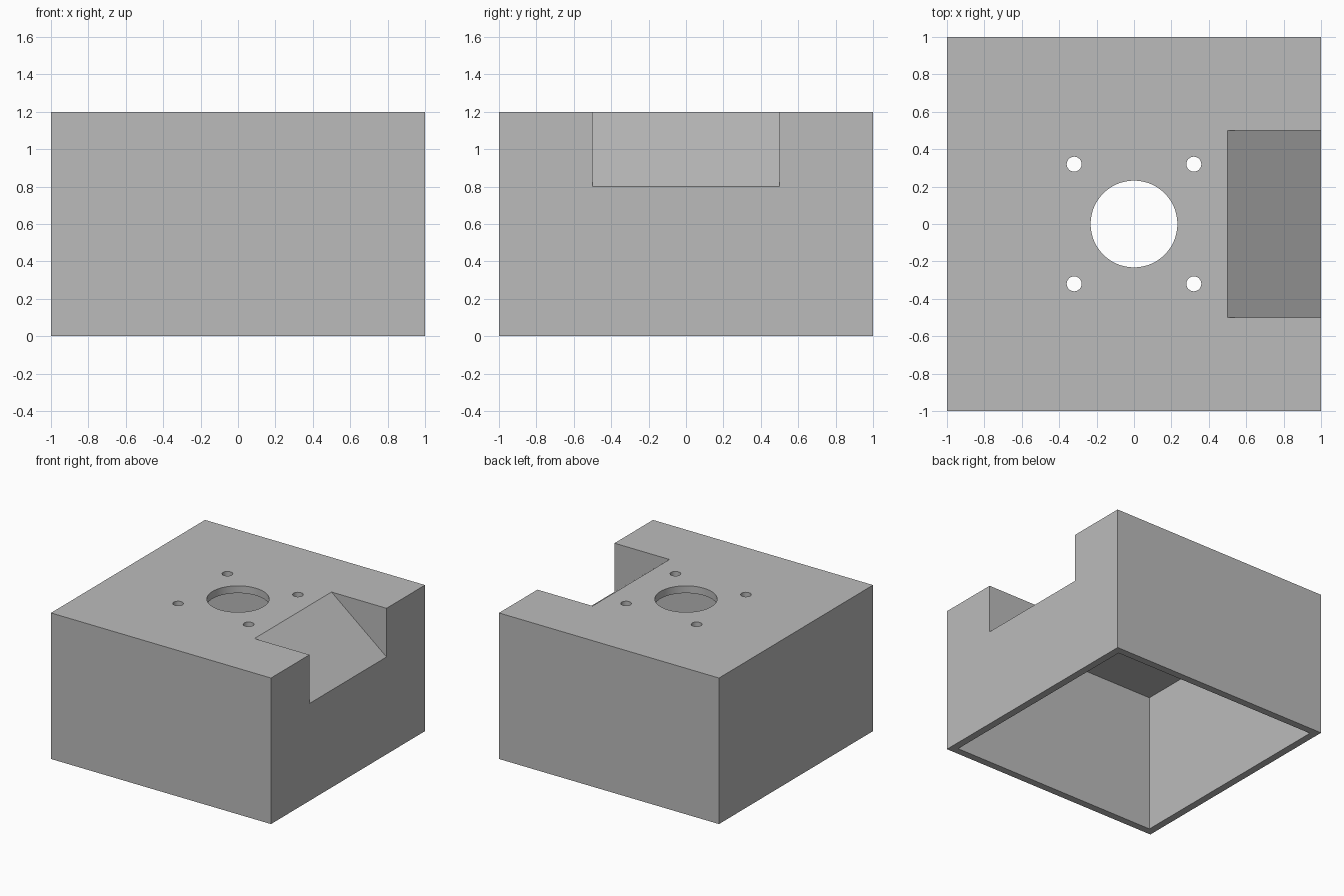
import bpy
import bmesh
from math import hypot, radians
from mathutils import Matrix

cube = bpy.data.objects.get("Cube")
if cube:
    bpy.data.objects.remove(cube, do_unlink=True)

HEIGHT = 1.2
WALL = 0.06
SLOPE = 0.8
RAMP_START = 0.5

grey = bpy.data.materials.new("plain grey")
grey.use_nodes = True
colour = (0.5, 0.5, 0.5, 1)
grey.diffuse_color = colour
grey.node_tree.nodes["Principled BSDF"].inputs["Base Color"].default_value = colour


def add_object(name, bm):
    bmesh.ops.recalc_face_normals(bm, faces=bm.faces)
    mesh = bpy.data.meshes.new(name)
    bm.to_mesh(mesh)
    bm.free()
    mesh.materials.append(grey)
    obj = bpy.data.objects.new(name, mesh)
    bpy.context.collection.objects.link(obj)
    return obj


def prism(name, profile, half):
    """Extrude an xz profile from y = -half to y = half."""
    bm = bmesh.new()
    face = bm.faces.new([bm.verts.new((x, -half, z)) for x, z in profile])
    new = bmesh.ops.extrude_face_region(bm, geom=[face])["geom"]
    verts = [v for v in new if isinstance(v, bmesh.types.BMVert)]
    bmesh.ops.translate(bm, verts=verts, vec=(0, 2 * half, 0))
    return add_object(name, bm)


def block(name, half, bottom, top):
    return prism(name, [(-half, bottom), (half, bottom), (half, top), (-half, top)], half)


def wedge(name, half, drop):
    """Triangular cutter under a sloping line, lowered by drop."""
    def line(x):
        return HEIGHT - SLOPE * (x - RAMP_START) - drop
    x0, x1 = 0.3, 1.2
    return prism(name, [(x0, line(x0)), (x1, line(x1)), (x1, line(x0))], half)


def drill(name, x, y, radius, sides):
    bm = bmesh.new()
    bmesh.ops.create_cone(bm, cap_ends=True, segments=sides, radius1=radius, radius2=radius,
                          depth=0.4, matrix=Matrix.Translation((x, y, HEIGHT)))
    return add_object(name, bm)


def cut(target, cutter):
    mod = target.modifiers.new("cut", "BOOLEAN")
    mod.operation = "DIFFERENCE"
    mod.solver = "EXACT"
    mod.object = cutter
    bpy.context.view_layer.objects.active = target
    bpy.ops.object.modifier_apply(modifier=mod.name)
    bpy.data.objects.remove(cutter, do_unlink=True)


# Outer housing with the sloped recess on its left side
housing = block("housing", 1, 0, HEIGHT)
cut(housing, wedge("recess_cutter", 0.5, 0))

# Open-bottomed cavity that follows the recess at wall thickness
cavity = block("cavity_cutter", 1 - WALL, -0.2, HEIGHT - WALL)
cut(cavity, wedge("cavity_recess_cutter", 0.5 + WALL, WALL * hypot(1, SLOPE)))
cut(housing, cavity)

# Central bore and four bolt holes
cut(housing, drill("bore_cutter", 0, 0, 0.232, 64))
for sx in (-1, 1):
    for sy in (-1, 1):
        cut(housing, drill("bolt_cutter", sx * 0.32, sy * 0.32, 0.04, 32))

bpy.ops.object.select_all(action="DESELECT")
housing.select_set(True)
bpy.context.view_layer.objects.active = housing
bpy.ops.object.shade_smooth_by_angle(angle=radians(30))
